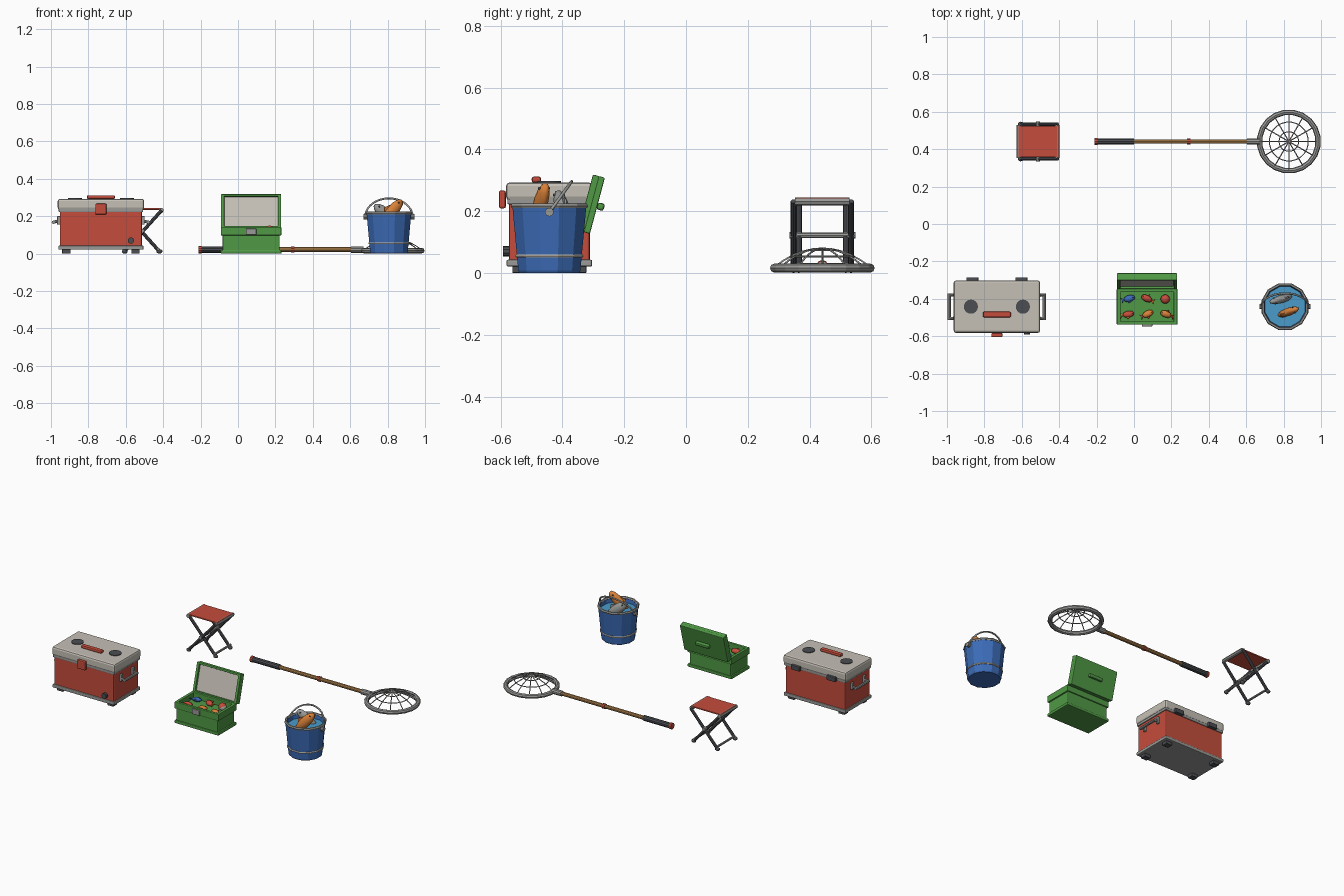
import bpy, bmesh, math
from mathutils import Vector, Matrix

if "Cube" in bpy.data.objects:
    bpy.data.objects.remove(bpy.data.objects["Cube"])

COLOURS = {
    "beige": (.56, .53, .47), "red": (.56, .075, .045), "green": (.08, .32, .06),
    "blue": (.045, .15, .48), "dark_grey": (.07, .075, .085), "metal": (.32, .32, .31),
    "wood": (.46, .24, .08), "orange": (.70, .22, .04), "water": (.07, .33, .60),
}
MATS = {}
for n, c in COLOURS.items():
    MATS[n] = bpy.data.materials.new(n)
    MATS[n].diffuse_color = (*c, 1)


def finish(bm, name, mat, smooth=False):
    bmesh.ops.recalc_face_normals(bm, faces=bm.faces)
    me = bpy.data.meshes.new(name)
    bm.to_mesh(me)
    bm.free()
    me.materials.append(MATS[mat])
    for p in me.polygons:
        p.use_smooth = smooth
    ob = bpy.data.objects.new(name, me)
    bpy.context.collection.objects.link(ob)
    return ob


def box(name, mat, c, s, bevel=0.0, taper=1.0):
    bm = bmesh.new()
    bmesh.ops.create_cube(bm, size=1)
    for v in bm.verts:
        k = taper if v.co.z < 0 else 1
        v.co = Vector((v.co.x * s[0] * k, v.co.y * s[1] * k, v.co.z * s[2]))
    if bevel:
        bmesh.ops.bevel(bm, geom=bm.edges[:], offset=bevel, segments=2,
                        profile=.5, affect='EDGES')
    bmesh.ops.translate(bm, verts=bm.verts, vec=c)
    return finish(bm, name, mat)


def rod(name, mat, a, b, r, n=10, r2=None):
    a, b = Vector(a), Vector(b)
    d = b - a
    bm = bmesh.new()
    bmesh.ops.create_cone(bm, cap_ends=True, segments=n, radius1=r,
                          radius2=r if r2 is None else r2, depth=d.length)
    m = Matrix.Translation((a + b) / 2) @ d.to_track_quat('Z', 'Y').to_matrix().to_4x4()
    bmesh.ops.transform(bm, matrix=m, verts=bm.verts)
    return finish(bm, name, mat)


def lathe(name, mat, c, profile, n=12, closed=False):
    """Revolve (radius, z) points about a vertical axis."""
    bm = bmesh.new()
    rings = [[bm.verts.new((c[0] + r * math.cos(t), c[1] + r * math.sin(t), c[2] + z))
              for t in (2 * math.pi * (i + .5) / n for i in range(n))] for r, z in profile]
    pairs = list(zip(rings, rings[1:])) + ([(rings[-1], rings[0])] if closed else [])
    for p, q in pairs:
        for i in range(n):
            j = (i + 1) % n
            bm.faces.new((p[i], p[j], q[j], q[i]))
    if not closed:
        bm.faces.new(rings[0])
        bm.faces.new(rings[-1])
    return finish(bm, name, mat)


def torus(name, mat, c, R, r, n=12, k=6):
    prof = [(R + r * math.cos(2 * math.pi * i / k), r * math.sin(2 * math.pi * i / k))
            for i in range(k)]
    return lathe(name, mat, c, prof, n, True)


def tube(name, mat, pts, r):
    cu = bpy.data.curves.new(name, 'CURVE')
    cu.dimensions = '3D'
    cu.bevel_depth, cu.bevel_resolution, cu.use_fill_caps = r, 1, True
    sp = cu.splines.new('POLY')
    sp.points.add(len(pts) - 1)
    for p, q in zip(sp.points, pts):
        p.co = (*q, 1)
    cu.materials.append(MATS[mat])
    ob = bpy.data.objects.new(name, cu)
    bpy.context.collection.objects.link(ob)
    return ob


def ball(name, mat, c, s, rot=Matrix(), u=10, v=7, lower=None):
    bm = bmesh.new()
    bmesh.ops.create_uvsphere(bm, u_segments=u, v_segments=v, radius=1)
    m = Matrix.Translation(c) @ rot @ Matrix.Diagonal((*s, 1))
    if lower:
        for f in bm.faces:
            f.material_index = int(f.calc_center_median().x < 0)
    bmesh.ops.transform(bm, matrix=m, verts=bm.verts)
    ob = finish(bm, name, mat, True)
    if lower:
        ob.data.materials.append(MATS[lower])
    return ob


def fish(name, mat, c, rot, L, w, h, fin=None):
    """Spindle body along local x with a tail fan, back fin and eyes."""
    ball(name + "_body", mat, c, (L, w, h), rot)
    m = Matrix.Translation(c) @ rot
    for part, pts in (("tail", [(-.85, 0), (-1.4, .9), (-1.25, 0), (-1.4, -.9)]),
                      ("fin", [(.3, .85), (-.2, 1.45), (-.5, .75)])):
        bm = bmesh.new()
        rows = [[bm.verts.new(m @ Vector((x * L, s * w * .15, z * h))) for x, z in pts] for s in (-1, 1)]
        bm.faces.new(rows[0])
        bm.faces.new(rows[1][::-1])
        for i in range(len(pts)):
            j = (i + 1) % len(pts)
            bm.faces.new((rows[0][i], rows[0][j], rows[1][j], rows[1][i]))
        finish(bm, f"{name}_{part}", fin or mat)
    for s in (-1, 1):
        ball(name + "_eye", "dark_grey", m @ Vector((L * .65, s * w * .7, h * .25)),
             [h * .16] * 3, u=6, v=4)


# Cooler: body, trim, lid and fittings
X, Y = -.733, -.442
box("cooler_body", "red", (X, Y, .13), (.44, .262, .21), .008)
box("cooler_base_trim", "metal", (X, Y, .032), (.455, .277, .022), .005)
box("cooler_seam", "metal", (X, Y, .232), (.452, .272, .02), .004)
box("cooler_lid", "beige", (X, Y, .264), (.462, .28, .058), .012)
box("cooler_latch", "red", (X, -.594, .238), (.06, .022, .058), .006)
box("cooler_lid_handle", "red", (X, -.484, .302), (.15, .03, .02), .007)
rod("cooler_drain", "dark_grey", (-.573, -.565, .07), (-.573, -.592, .07), .017)
for s in (-1, 1):
    rod("cooler_cup_disc", "dark_grey", (X + s * .139, Y, .29), (X + s * .139, Y, .297), .038, 16)
    box("cooler_hinge", "dark_grey", (X + s * .131, -.298, .235), (.064, .026, .03), .004)
    for t in (-1, 1):
        box("cooler_foot", "dark_grey", (X + s * .185, Y + t * .1, .011), (.045, .04, .022), .003)
        box("cooler_handle_bracket", "metal", (X + s * .225, Y + t * .062, .178), (.018, .02, .045), .003)
        rod("cooler_handle_arm", "metal", (X + s * .225, Y + t * .062, .175),
            (X + s * .254, Y + t * .062, .168), .008, 8)
    rod("cooler_handle_bar", "metal", (X + s * .254, Y - .07, .168), (X + s * .254, Y + .07, .168), .009, 8)

# Folding stool: crossed legs, rails and cloth seat
X, Y = -.513, .441
box("stool_seat", "red", (X, Y, .239), (.22, .168, .009), .002)
for s in (-1, 1):
    rod("stool_top_rail", "metal", (X + s * .103, Y - .088, .231), (X + s * .103, Y + .088, .231), .013, 8)
    rod("stool_low_bar", "metal", (X + s * .088, Y - .09, .025), (X + s * .088, Y + .09, .025), .007, 8)
    for t, off in ((1, .093), (-1, .076)):
        a, b = (X - t * .093, Y + s * off, .012), (X + t * .105, Y + s * off, .232)
        rod("stool_leg", "dark_grey", a, b, .0095, 8)
        ball("stool_foot", "dark_grey", (a[0], a[1], .012), (.016, .014, .012), u=8, v=5)
    rod("stool_pivot_cap", "metal", (X, Y + s * .08, .122), (X, Y + s * .107, .122), .011, 8)
rod("stool_pivot", "metal", (X, Y - .09, .122), (X, Y + .09, .122), .009, 8)

# Landing net: handle, hoop and domed mesh
Y, Z = .441, .022
for name, mat, x0, x1, r in (("net_end_cap", "red", -.21, -.194, .02),
                             ("net_grip", "dark_grey", -.196, 0, .0175),
                             ("net_pole", "wood", 0, .62, .0125),
                             ("net_pole_ring", "red", .283, .301, .0165),
                             ("net_ferrule", "metal", .603, .672, .0175)):
    rod(name, mat, (x0, Y, Z), (x1, Y, Z), r, 10)
C = (.828, Y, .016)
torus("net_hoop", "metal", C, .157, .0145, 20, 8)
dome = lambda r: .02 + .06 * (1 - (r / .155) ** 2)
for r in (.052, .104):
    torus("net_ring", "metal", (C[0], Y, dome(r)), r, .003, 24, 5)
for i in range(6):
    t = math.pi * i / 6
    tube("net_strand", "metal", [(C[0] + r * math.cos(t), Y + r * math.sin(t), dome(abs(r)))
                                 for r in (k * .155 / 5 for k in range(-5, 6))], .003)

# Tackle box: open tray, tilted lid and clasp
X, Y = .07, -.442
box("tackle_body", "green", (X, Y, .054), (.305, .178, .1), .006)
box("tackle_base_trim", "green", (X, Y, .01), (.325, .192, .02), .005)
for s in (-1, 1):
    box("tackle_rim_side", "green", (X + s * .152, Y, .12), (.02, .192, .045), .004)
    box("tackle_rim_long", "green", (X, Y + s * .087, .12), (.3, .018, .045), .004)
box("tackle_clasp", "metal", (X, -.54, .117), (.056, .016, .034), .004)
LID = Matrix.Translation((0, -.334, .137)) @ Matrix.Rotation(math.radians(-15), 4, 'X')
for ob in (box("tackle_lid", "green", (X, .014, .09), (.322, .022, .188), .004),
           box("tackle_lid_lining", "beige", (X, .0015, .09), (.285, .006, .164)),
           *[box("tackle_lid_side", "green", (X + s * .152, -.004, .09), (.018, .022, .188), .003) for s in (-1, 1)],
           *[box("tackle_lid_edge", "green", (X, -.004, .09 + s * .088), (.3, .022, .012), .003) for s in (-1, 1)],
           box("tackle_lid_handle", "green", (X, .036, .09), (.1, .024, .024), .008)):
    ob.data.transform(LID)

# Lures and float in the tray
for i, (x, y, mat, fin, a) in enumerate(((-.025, -.398, "blue", "blue", 15), (.068, -.398, "red", "orange", 155),
                                         (-.03, -.482, "red", "orange", 10), (.074, -.48, "orange", "red", 25),
                                         (.17, -.482, "orange", "red", 160))):
    rot = Matrix.Rotation(math.radians(a), 4, 'Z') @ Matrix.Rotation(math.radians(70), 4, 'X')
    fish(f"lure_{i}", mat, (x, y, .122), rot, .032, .015, .018, fin)
ball("float", "beige", (.167, -.402, .126), (.025, .025, .025), Matrix.Rotation(math.radians(60), 4, 'Y'), lower="red")

# Bucket: tapered shell, hoops, water, bail handle and catch
X, Y = .807, -.442
lathe("bucket_shell", "blue", (X, Y, 0),
      [(.1, 0), (.104, .008), (.124, .218), (.114, .218), (.108, .17), (.09, .03)], 12)
torus("bucket_rim", "metal", (X, Y, .217), .121, .0085)
torus("bucket_hoop", "beige", (X, Y, .055), .109, .0055)
lathe("bucket_water", "water", (X, Y, 0), [(.108, .165), (.112, .19)])
tilt = math.radians(36)
tube("bucket_handle", "metal",
     [(X + .127 * math.cos(t), Y + .122 * math.sin(t) * math.sin(tilt), .197 + .122 * math.sin(t) * math.cos(tilt))
      for t in (math.pi * i / 14 for i in range(15))], .0055)
for s in (-1, 1):
    rod("bucket_pivot", "metal", (X + s * .112, Y, .197), (X + s * .136, Y, .197), .014)
for name, mat, head, tail, L in (("orange_fish", "orange", (.875, -.452, .285), (.775, -.488, .17), .085),
                                 ("grey_fish", "metal", (.728, -.418, .262), (.845, -.385, .165), .08)):
    h, t = Vector(head), Vector(tail)
    d = (h - t).normalized()
    side = Vector((0, 0, 1)).cross(d).normalized()
    rot = Matrix((d, side, d.cross(side))).transposed().to_4x4()
    fish(name, mat, (h + t) / 2, rot, L, .022, .032)

for m in bpy.data.materials:
    if m.users and not m.is_grease_pencil:
        m.use_nodes = True
        m.node_tree.nodes["Principled BSDF"].inputs["Base Color"].default_value = m.diffuse_color
